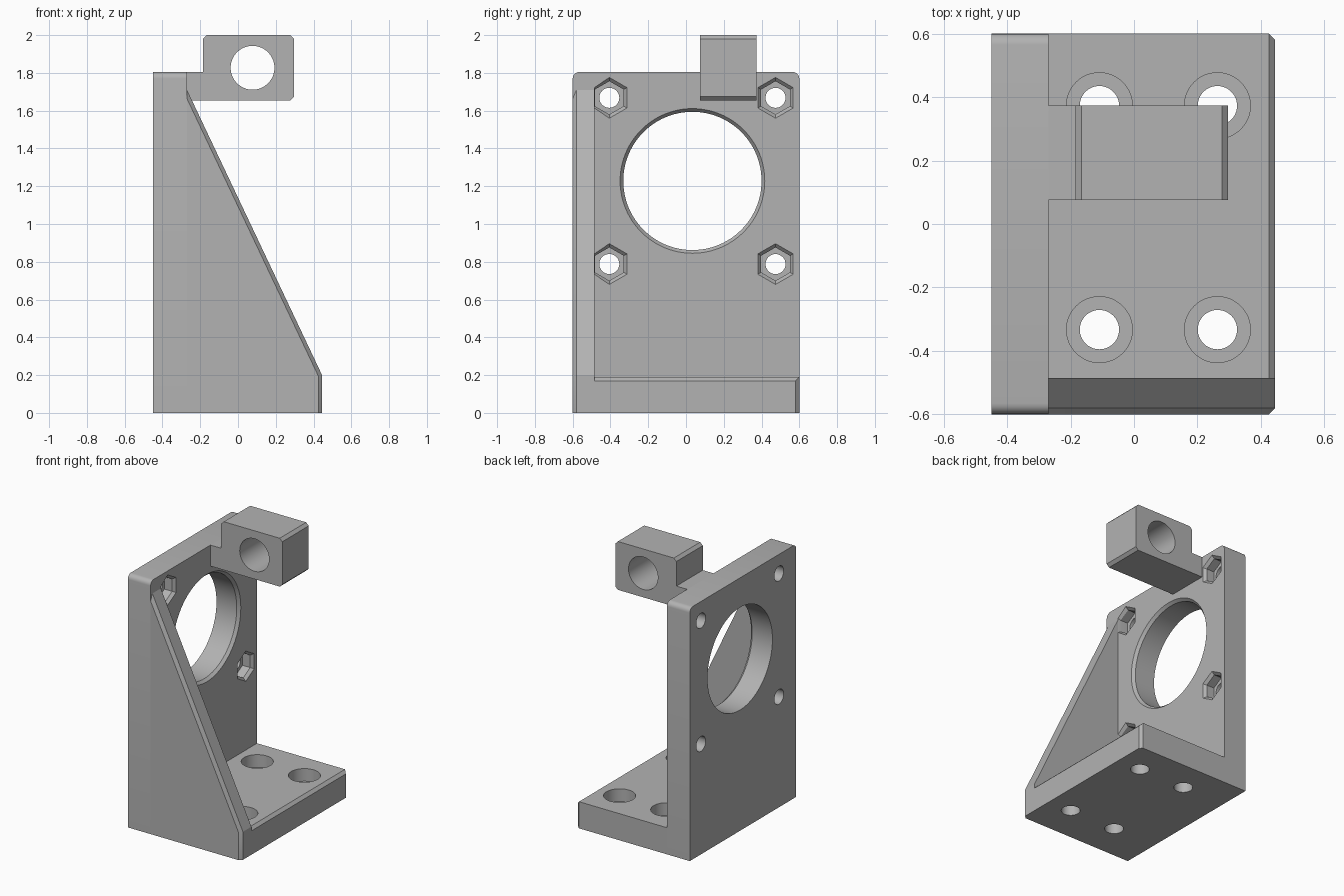
import bpy, bmesh, math

if "Cube" in bpy.data.objects:
    bpy.data.objects.remove(bpy.data.objects["Cube"], do_unlink=True)

grey = bpy.data.materials.new("plain grey")
grey.use_nodes = True
grey.diffuse_color = (0.448, 0.448, 0.448, 1)
grey.node_tree.nodes["Principled BSDF"].inputs["Base Color"].default_value = grey.diffuse_color

PLATE_X = -0.27      # front face of the upright plate
BACK_X = -0.45
END_X = 0.445
RIB_Y = -0.485       # inner face of the side rib
BASE_Z = 0.19
CH = 0.02            # common chamfer


def make(name, bm):
    bmesh.ops.recalc_face_normals(bm, faces=bm.faces)
    mesh = bpy.data.meshes.new(name)
    bm.to_mesh(mesh)
    bm.free()
    mesh.materials.append(grey)
    ob = bpy.data.objects.new(name, mesh)
    bpy.context.collection.objects.link(ob)
    return ob


def prism(points, y0, y1):
    """Extrude an x-z outline from y0 to y1."""
    bm = bmesh.new()
    face = bm.faces.new([bm.verts.new((x, y0, z)) for x, z in points])
    ext = bmesh.ops.extrude_face_region(bm, geom=[face])["geom"]
    bmesh.ops.translate(bm, vec=(0, y1 - y0, 0),
                        verts=[g for g in ext if isinstance(g, bmesh.types.BMVert)])
    return bm


def rect(x0, x1, z0, z1):
    return [(x0, z0), (x1, z0), (x1, z1), (x0, z1)]


def bevel(bm, rule, size, segments=1):
    """Bevel the edges whose middle point and direction satisfy the rule."""
    edges = [e for e in bm.edges
             if rule((e.verts[0].co + e.verts[1].co) / 2, e.verts[1].co - e.verts[0].co)]
    bmesh.ops.bevel(bm, geom=edges, offset=size, segments=segments,
                    profile=0.5, affect="EDGES")


def cutter(axis, centre, rings, sides=64, y_min=None):
    """Loft rings of (position, radius) along an axis."""
    bm = bmesh.new()
    loops = []
    for t, r in rings:
        loop = []
        for i in range(sides):
            a = math.pi / 2 + math.tau * i / sides
            u, v = centre[0] + r * math.cos(a), centre[1] + r * math.sin(a)
            co = {"x": (t, u, v), "y": (u, t, v), "z": (u, v, t)}[axis]
            if y_min is not None:
                co = (co[0], max(co[1], y_min), co[2])
            loop.append(bm.verts.new(co))
        loops.append(loop)
    for a, b in zip(loops, loops[1:]):
        for i in range(sides):
            j = (i + 1) % sides
            bm.faces.new((a[i], a[j], b[j], b[i]))
    bm.faces.new(loops[0])
    bm.faces.new(loops[-1])
    return make("cutter", bm)


def cut(ob, tools):
    bpy.context.view_layer.objects.active = ob
    for tool in tools:
        tool.hide_render = True
        mod = ob.modifiers.new("hole", "BOOLEAN")
        mod.operation = "DIFFERENCE"
        mod.solver = "EXACT"
        mod.object = tool
        bpy.ops.object.modifier_apply(modifier=mod.name)
        bpy.data.objects.remove(tool, do_unlink=True)


# Upright plate with rounded top corners
bm = prism(rect(BACK_X, PLATE_X, 0, 1.805), -0.6, 0.6)
bevel(bm, lambda m, d: m.z > 1.8 and abs(m.y) > 0.59, 0.035, 5)
back_plate = make("back_plate", bm)

# Large chamfered opening, four bolt holes with hexagonal nut pockets
HY, HZ, HS = 0.034, 1.228, 0.44
tools = [cutter("x", (HY, HZ), [(-0.5, 0.366), (PLATE_X - CH, 0.366),
                                (PLATE_X, 0.383), (-0.2, 0.383)], 96)]
for sy in (-1, 1):
    for sz in (-1, 1):
        c = (HY + sy * HS, HZ + sz * HS)
        tools.append(cutter("x", c, [(-0.5, 0.053), (-0.2, 0.053)], 32))
        tools.append(cutter("x", c, [(-0.35, 0.088), (PLATE_X - CH, 0.088),
                                     (PLATE_X, 0.108), (-0.25, 0.108)], 6, RIB_Y))
cut(back_plate, tools)

# Foot with chamfered free end
bm = prism(rect(PLATE_X, END_X, 0, BASE_Z), RIB_Y, 0.6)
bevel(bm, lambda m, d: m.x > END_X - 0.01 and (m.z > BASE_Z - 0.01 or
                                              (m.y > 0.59 and abs(d.z) > 0.1)), CH)
foot = make("foot", bm)

# Counterbored mounting holes
tools = []
for x in (-0.109, 0.263):
    for y in (-0.333, 0.373):
        tools.append(cutter("z", (x, y), [(-0.1, 0.062), (0.3, 0.062)], 48))
        tools.append(cutter("z", (x, y), [(0.1, 0.104), (0.3, 0.104)], 48))
cut(foot, tools)

# Sloping side rib, chamfered along its outer edge
bm = prism([(PLATE_X, 0), (END_X, 0), (END_X, 0.2), (PLATE_X, 1.71)], -0.6, RIB_Y)
bevel(bm, lambda m, d: m.y < -0.59 and m.x > PLATE_X + 0.01 and m.z > 0.01, CH)
make("side_rib", bm)

# Arm block with its neck joining the plate
bm = prism([(PLATE_X, 1.655), (0.297, 1.655), (0.297, 2.0), (-0.185, 2.0),
            (-0.185, 1.805), (PLATE_X, 1.805)], 0.075, 0.373)
bevel(bm, lambda m, d: abs(d.y) > 0.1 and (m.x > 0.29 or m.z > 1.99), CH)
arm = make("arm_block", bm)
cut(arm, [cutter("y", (0.077, 1.827), [(0, 0.116), (0.5, 0.116)])])

# Smooth curved walls, keep hard edges
for ob in bpy.context.view_layer.objects:
    ob.select_set(ob.type == "MESH" and ob.data.materials[:1] == [grey])
bpy.ops.object.shade_smooth_by_angle(angle=math.radians(25))
